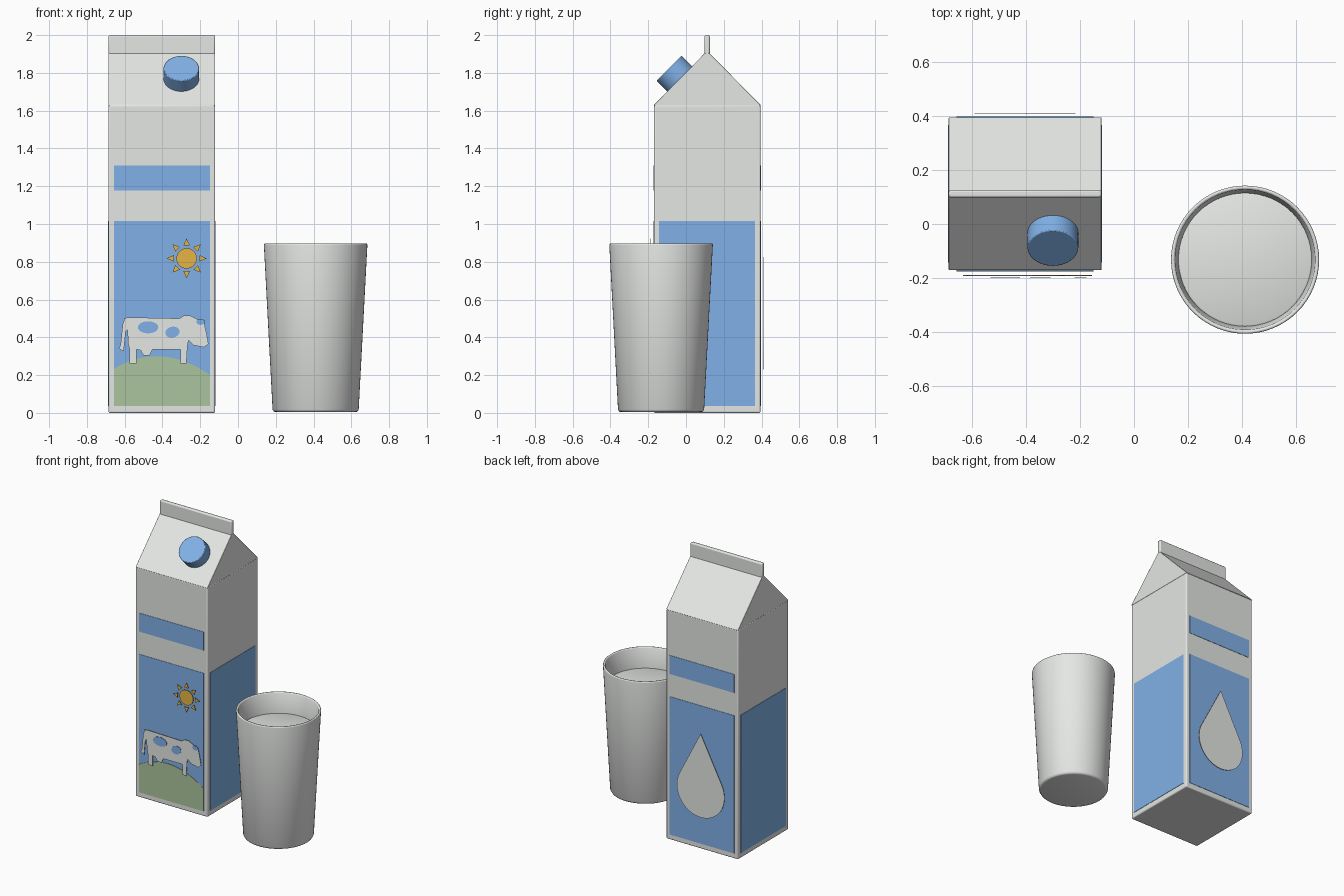
import bpy, bmesh, math
from mathutils import Vector, Matrix

if "Cube" in bpy.data.objects:
    bpy.data.objects.remove(bpy.data.objects["Cube"])


def material(name, rgb):
    m = bpy.data.materials.new(name)
    m.diffuse_color = (*rgb, 1)
    m.use_nodes = True
    m.node_tree.nodes["Principled BSDF"].inputs["Base Color"].default_value = m.diffuse_color
    return m


WHITE = material("white", (0.80, 0.82, 0.80))
BLUE = material("blue", (0.22, 0.44, 0.80))
YELLOW = material("yellow", (0.78, 0.46, 0.06))
GREEN = material("green", (0.41, 0.56, 0.34))

CX, CY, HALF = -0.403, 0.112, 0.2825      # carton centre and half width
BODY_TOP, RIDGE = 1.63, 1.905


def finish(name, bm, mat, smooth=None, bevel=0, segments=2):
    bmesh.ops.recalc_face_normals(bm, faces=bm.faces)
    mesh = bpy.data.meshes.new(name)
    bm.to_mesh(mesh)
    bm.free()
    mesh.materials.append(mat)
    ob = bpy.data.objects.new(name, mesh)
    bpy.context.collection.objects.link(ob)
    if bevel:
        mod = ob.modifiers.new("rounded", 'BEVEL')
        mod.width, mod.segments, mod.limit_method = bevel, segments, 'ANGLE'
    if smooth:
        bpy.ops.object.select_all(action='DESELECT')
        ob.select_set(True)
        bpy.context.view_layer.objects.active = ob
        bpy.ops.object.shade_smooth_by_angle(angle=math.radians(smooth))
    return ob


def prism(name, outlines, to_3d, depth, mat, **kw):
    """Extrude flat outlines; to_3d places a 2D point, depth is the extrusion."""
    bm = bmesh.new()
    for pts in outlines:
        face = bm.faces.new([bm.verts.new(to_3d(*p)) for p in pts])
        ext = bmesh.ops.extrude_face_region(bm, geom=[face], use_keep_orig=True)
        moved = [v for v in ext["geom"] if isinstance(v, bmesh.types.BMVert)]
        bmesh.ops.translate(bm, verts=moved, vec=Vector(depth))
    return finish(name, bm, mat, **kw)


def plate(name, outlines, y, mat, thick=0.003):
    return prism(name, outlines, lambda x, z: (x, y - thick / 2, z), (0, thick, 0), mat)


def rect(x0, x1, z0, z1):
    return [(x0, z0), (x1, z0), (x1, z1), (x0, z1)]


def ellipse(x, z, rx, rz, tilt=0, n=28):
    c, s = math.cos(tilt), math.sin(tilt)
    ring = [(rx * math.cos(math.tau * i / n), rz * math.sin(math.tau * i / n)) for i in range(n)]
    return [(x + a * c - b * s, z + a * s + b * c) for a, b in ring]


def lathe(name, profile, centre, mat, n=64, smooth=35):
    bm = bmesh.new()
    vs = [bm.verts.new((r, 0, z)) for r, z in profile]
    edges = [bm.edges.new(p) for p in zip(vs, vs[1:])]
    bmesh.ops.spin(bm, geom=vs + edges, cent=(0, 0, 0), axis=(0, 0, 1),
                   angle=math.tau, steps=n, use_duplicate=False)
    bmesh.ops.remove_doubles(bm, verts=bm.verts, dist=1e-5)
    bmesh.ops.translate(bm, verts=bm.verts, vec=centre)
    return finish(name, bm, mat, smooth=smooth)


# Carton body
bm = bmesh.new()
bmesh.ops.create_cube(bm, size=1, matrix=Matrix.Translation((CX, CY, BODY_TOP / 2))
                      @ Matrix.Diagonal((2 * HALF, 2 * HALF, BODY_TOP, 1)))
finish("carton_body", bm, WHITE, smooth=35, bevel=0.008, segments=3)

# Gable roof and folded top seam, both profiles run along x
along_x = lambda y, z: (CX - HALF, CY + y, z)
prism("carton_roof", [[(-HALF, BODY_TOP - 0.004), (HALF, BODY_TOP - 0.004), (HALF, BODY_TOP),
                       (0.012, RIDGE), (-0.012, RIDGE), (-HALF, BODY_TOP)]],
      along_x, (2 * HALF, 0, 0), WHITE, smooth=35, bevel=0.003)
prism("top_seam", [[(-0.014, RIDGE - 0.01), (0.014, RIDGE - 0.01), (0.014, 2.0), (-0.014, 2.0)]],
      along_x, (2 * HALF, 0, 0), WHITE, smooth=35, bevel=0.008, segments=3)

# Screw cap standing square on the front slope
bm = bmesh.new()
bmesh.ops.create_cone(bm, cap_ends=True, segments=40, radius1=0.094, radius2=0.094, depth=0.09)
bmesh.ops.transform(bm, verts=bm.verts, matrix=Matrix.Translation((-0.30, -0.058, 1.793))
                    @ Matrix.Rotation(math.radians(45), 4, 'X'))
finish("screw_cap", bm, BLUE, smooth=40, bevel=0.004)

# Blue label panels and stripes, front and back, then the two sides
X0, X1, Z0, Z1 = CX - 0.254, CX + 0.254, 0.037, 1.017
for side, sign in (("front", -1), ("back", 1)):
    y = CY + sign * (HALF + 0.001)
    plate(side + "_label", [rect(X0, X1, Z0, Z1)], y, BLUE)
    plate(side + "_stripe", [rect(X0, X1, 1.178, 1.31)], y, BLUE)
for side, sign in (("left", -1), ("right", 1)):
    x = CX + sign * (HALF + 0.001) - 0.0015
    prism(side + "_label", [rect(CY - 0.254, CY + 0.254, Z0, Z1)],
          lambda y, z: (x, y, z), (0.003, 0, 0), BLUE)

# Green hill
arc = [X1 + (X0 - X1) * i / 24 for i in range(25)]
plate("hill", [[(X0, Z0), (X1, Z0)] + [(x, 0.30 - 1.27 * (x + 0.43) ** 2) for x in arc]],
      -0.1745, GREEN)

# Sun: disc with eight rays
SX, SZ = -0.272, 0.818
outlines = [ellipse(SX, SZ, 0.054, 0.054)]
for i in range(8):
    a = math.tau * i / 8
    outlines.append([(SX + r * math.cos(a) - w * math.sin(a), SZ + r * math.sin(a) + w * math.cos(a))
                     for r, w in ((0.068, -0.017), (0.106, 0), (0.068, 0.017))])
plate("sun", outlines, -0.190, YELLOW)

# Cow silhouette, clockwise from the rump, with blue spots
cow = [(-.58, .506), (-.45, .503), (-.31, .500), (-.285, .516), (-.255, .516), (-.22, .498),
       (-.178, .474), (-.165, .415), (-.156, .365), (-.18, .347), (-.235, .358), (-.262, .384),
       (-.267, .357), (-.273, .262), (-.304, .262), (-.304, .336), (-.452, .336), (-.468, .304),
       (-.50, .304), (-.516, .331), (-.537, .336), (-.537, .262), (-.574, .262), (-.574, .336),
       (-.582, .365), (-.585, .44), (-.594, .43), (-.605, .325), (-.632, .341), (-.622, .36),
       (-.611, .468), (-.60, .502)]
plate("cow", [cow], -0.190, WHITE)
plate("cow_spots", [ellipse(-.476, .453, .054, .032), ellipse(-.347, .427, .038, .029, 0.25),
                    ellipse(-.198, .482, .023, .016)], -0.197, BLUE)

# Milk drop on the back: circle closed by tangents to the tip
R, DZ, TIP = 0.187, 0.418, 0.825
a0 = math.pi / 2 - math.acos(R / (TIP - DZ))
drop = [(CX, TIP)]
for i in range(33):
    a = a0 - (math.pi + 2 * a0) * i / 32
    drop.append((CX + R * math.cos(a), DZ + R * math.sin(a)))
plate("milk_drop", [drop], 0.410, WHITE)

# Tapered cup and the milk inside it
CUP = (0.411, -0.132, 0)
lathe("cup", [(0, 0.004), (0.212, 0.004), (0.222, 0.007), (0.228, 0.018), (0.274, 0.888),
              (0.273, 0.894), (0.269, 0.897), (0.263, 0.896), (0.259, 0.890),
              (0.246, 0.74), (0.212, 0.03), (0, 0.03)], CUP, WHITE, smooth=60)
lathe("milk", [(0, 0.755), (0.240, 0.755), (0.2465, 0.752)], CUP, WHITE)
